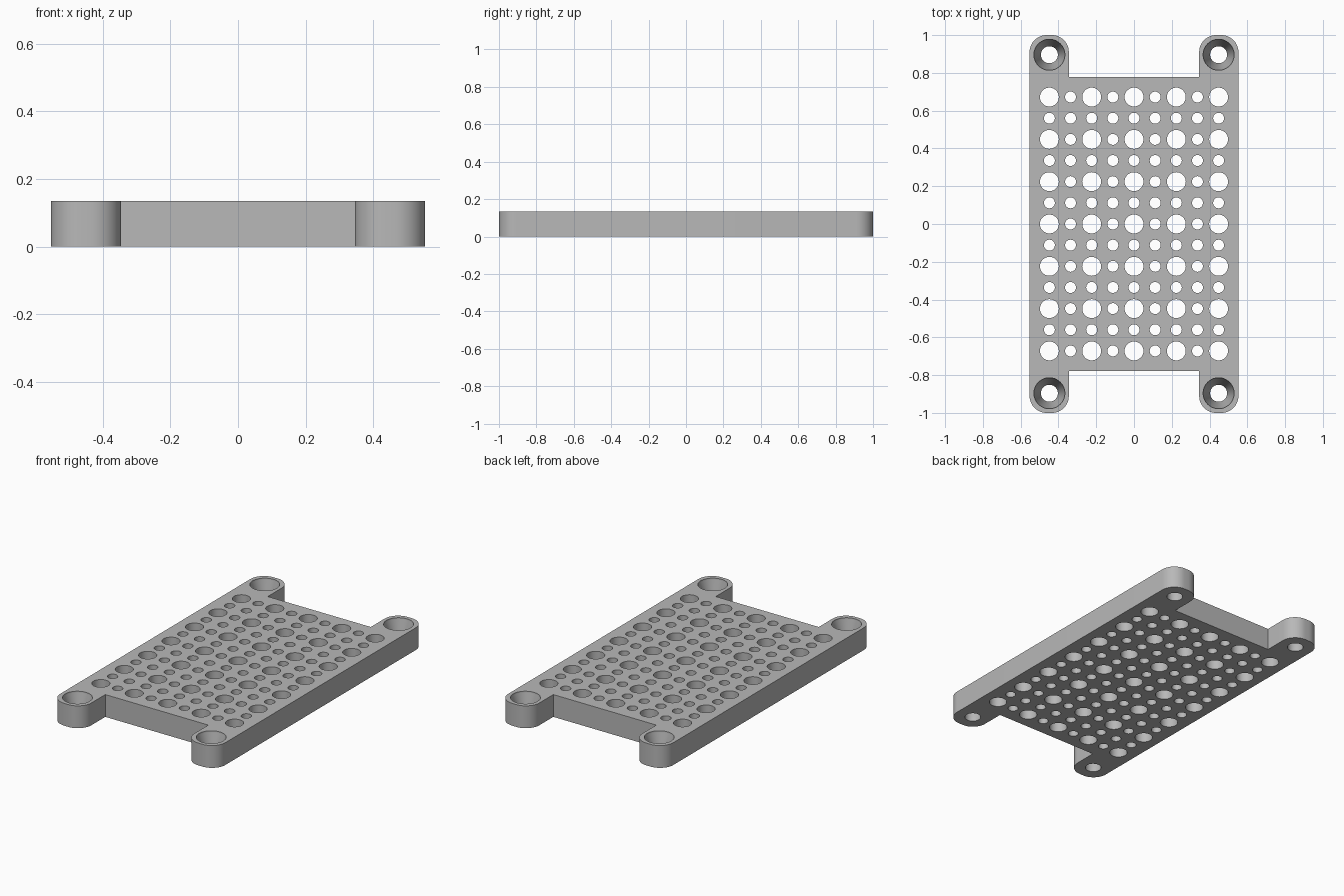
import bpy, bmesh
from math import sin, cos, pi, radians

cube = bpy.data.objects.get("Cube")
if cube:
    bpy.data.objects.remove(cube, do_unlink=True)

HEIGHT = 0.135
HALF_W, HALF_L = 0.553, 1.0
TAB_IN, BODY_L = 0.345, 0.777
CORNER = 0.09
PITCH = 0.112

grey = bpy.data.materials.new("plain_grey")
grey.use_nodes = True
colour = (0.48, 0.48, 0.48, 1)
grey.diffuse_color = colour
grey.node_tree.nodes["Principled BSDF"].inputs["Base Color"].default_value = colour


def make_object(name, bm):
    bmesh.ops.recalc_face_normals(bm, faces=bm.faces)
    mesh = bpy.data.meshes.new(name)
    bm.to_mesh(mesh)
    bm.free()
    obj = bpy.data.objects.new(name, mesh)
    bpy.context.collection.objects.link(obj)
    mesh.materials.append(grey)
    return obj


def arc(cx, cy, start, steps=12):
    """Quarter circle, anticlockwise from the start angle."""
    angles = [start + pi / 2 * i / steps for i in range(steps + 1)]
    return [(cx + CORNER * cos(a), cy + CORNER * sin(a)) for a in angles]


def lathe(bm, x, y, profile, sides):
    """Closed turned solid from (radius, height) pairs, bottom to top."""
    rings = [[bm.verts.new((x + r * cos(2 * pi * i / sides),
                            y + r * sin(2 * pi * i / sides), z))
              for i in range(sides)] for r, z in profile]
    for low, high in zip(rings, rings[1:]):
        for i in range(sides):
            j = (i + 1) % sides
            bm.faces.new((low[i], low[j], high[j], high[i]))
    bm.faces.new(rings[0][::-1])
    bm.faces.new(rings[-1])


# Plate: one rounded tab outline, mirrored to all four corners
tab = (arc(HALF_W - CORNER, HALF_L - CORNER, 0)
       + arc(TAB_IN + CORNER, HALF_L - CORNER, pi / 2)
       + [(TAB_IN, BODY_L)])
back = tab + [(-x, y) for x, y in reversed(tab)]
outline = back + [(-x, -y) for x, y in back]
bm = bmesh.new()
base = bm.faces.new([bm.verts.new((x, y, 0)) for x, y in outline])
grown = bmesh.ops.extrude_face_region(bm, geom=[base], use_keep_orig=True)
top = [v for v in grown["geom"] if isinstance(v, bmesh.types.BMVert)]
bmesh.ops.translate(bm, verts=top, vec=(0, 0, HEIGHT))
plate = make_object("perforated_plate", bm)

# Hole grid: large holes on every second row and column, small ones between
bm = bmesh.new()
for col in range(-4, 5):
    for row in range(-6, 7):
        large = col % 2 == 0 and row % 2 == 0
        radius = 0.05 if large else 0.029
        lathe(bm, col * PITCH, row * PITCH,
              [(radius, -0.1), (radius, 0.3)], 36 if large else 28)

# Tapered screw holes in the tabs
for sx in (-1, 1):
    for sy in (-1, 1):
        lathe(bm, sx * 4 * PITCH, sy * 8 * PITCH,
              [(0.045, -0.1), (0.045, 0.035), (0.082, HEIGHT - 0.01),
               (0.082, 0.3)], 48)
cutter = make_object("hole_cutter", bm)
cutter.hide_render = True

# Cut the holes and keep the rims sharp
cut = plate.modifiers.new("holes", 'BOOLEAN')
cut.operation = 'DIFFERENCE'
cut.solver = 'EXACT'
cut.object = cutter
bpy.ops.object.select_all(action='DESELECT')
plate.select_set(True)
bpy.context.view_layer.objects.active = plate
bpy.ops.object.modifier_apply(modifier=cut.name)
bpy.data.objects.remove(cutter, do_unlink=True)
bpy.ops.object.shade_smooth_by_angle(angle=radians(30))
